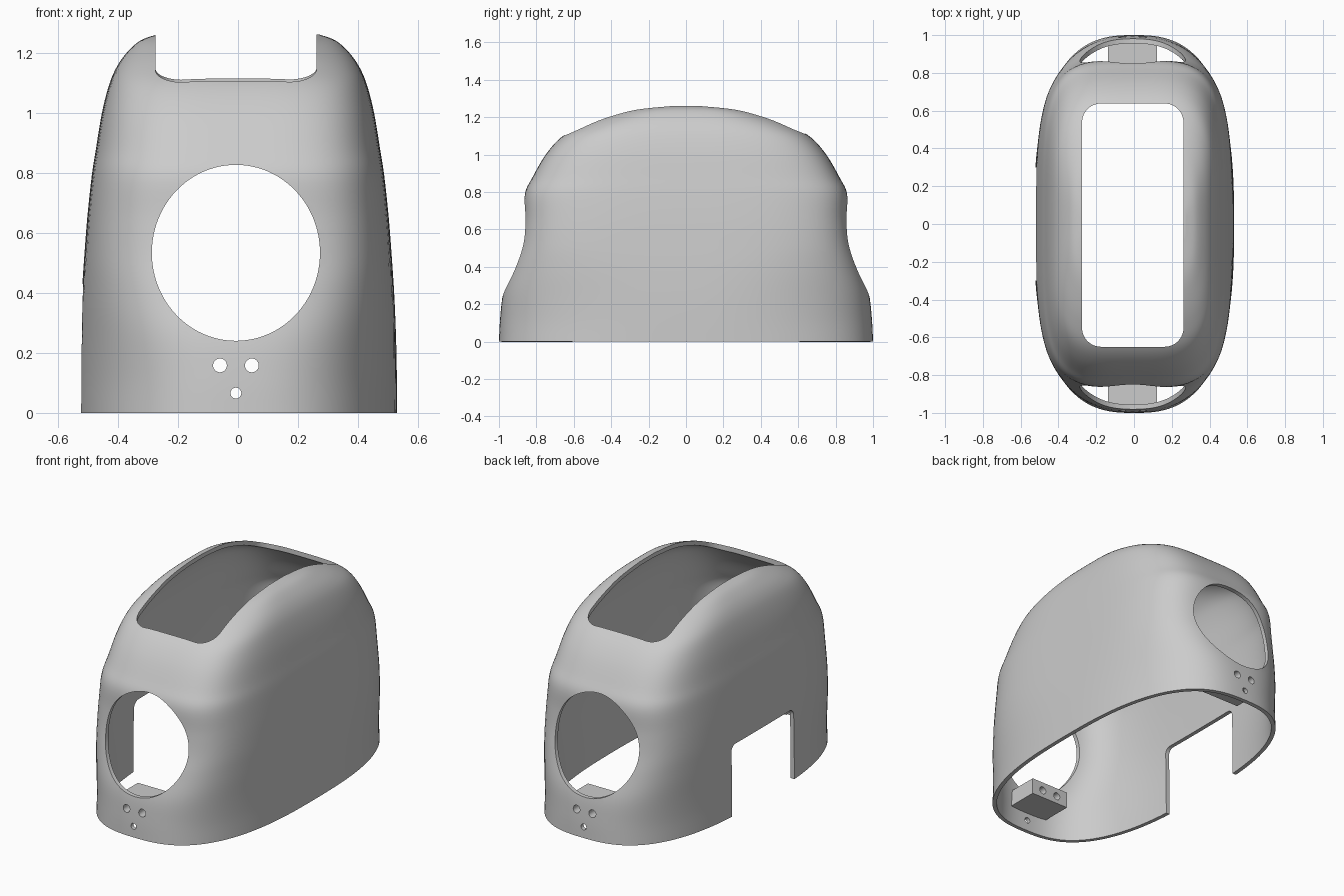
import bpy, bmesh
from math import sin, cos, pi
from mathutils import Vector

default = bpy.data.objects.get("Cube")
if default:
    bpy.data.objects.remove(default, do_unlink=True)

# One grey plastic for everything
grey = bpy.data.materials.new("grey plastic")
grey.use_nodes = True
grey.diffuse_color = (0.6, 0.6, 0.6, 1)
grey.node_tree.nodes["Principled BSDF"].inputs["Base Color"].default_value = (0.6, 0.6, 0.6, 1)

# Shell sections: height, half width, half length, corner squareness
SECTIONS = [
    (0, .53, 1, 2.7), (.12, .529, .994, 2.7), (.26, .526, .977, 2.9),
    (.4, .52, .93, 3.4), (.52, .512, .89, 3.9), (.65, .502, .87, 4.1),
    (.79, .487, .862, 4.1), (.88, .473, .82, 4), (1, .453, .75, 4),
    (1.09, .43, .67, 4), (1.15, .405, .572, 3.8), (1.2, .37, .46, 3.5),
    (1.24, .325, .31, 3.7), (1.26, .27, .12, 4)]
CENTRE_X = -.007
SEGMENTS = 128


def finish(name, bm):
    mesh = bpy.data.meshes.new(name)
    bm.to_mesh(mesh)
    bm.free()
    mesh.materials.append(grey)
    obj = bpy.data.objects.new(name, mesh)
    bpy.context.collection.objects.link(obj)
    return obj


def apply(obj, modifier):
    bpy.ops.object.select_all(action='DESELECT')
    bpy.context.view_layer.objects.active = obj
    obj.select_set(True)
    bpy.ops.object.modifier_apply(modifier=modifier.name)


def blend_sections(steps):
    """Smooth spline through the section table."""
    rows = [Vector(s) for s in SECTIONS]
    for i in range(len(rows) - 1):
        p, q = rows[i], rows[i + 1]
        m = (q - rows[max(i - 1, 0)]) / 2
        n = (rows[min(i + 2, len(rows) - 1)] - p) / 2
        for k in range(steps):
            t = k / steps
            yield (p * (2*t**3 - 3*t*t + 1) + m * (t**3 - 2*t*t + t)
                   + q * (3*t*t - 2*t**3) + n * (t**3 - t*t))
    yield rows[-1]


def ellipse(cx, cz, rx, rz, count):
    return [(cx + rx * cos(2*pi*i/count), cz + rz * sin(2*pi*i/count)) for i in range(count)]


def rounded(x0, x1, y0, y1, r, steps=10):
    corners = [(x1 - r, y1 - r), (x0 + r, y1 - r), (x0 + r, y0 + r), (x1 - r, y0 + r)]
    return [(cx + r * cos(pi/2 * (c + k/steps)), cy + r * sin(pi/2 * (c + k/steps)))
            for c, (cx, cy) in enumerate(corners) for k in range(steps + 1)]


def prism(name, outline, axis, lo, hi):
    """Extrude a flat outline along one axis."""
    def place(u, v, w):
        return {'x': (w, u, v), 'y': (u, w, v), 'z': (u, v, w)}[axis]
    bm = bmesh.new()
    face = bm.faces.new([bm.verts.new(place(u, v, lo)) for u, v in outline])
    new = bmesh.ops.extrude_face_region(bm, geom=[face])["geom"]
    bmesh.ops.translate(bm, vec=place(0, 0, hi - lo),
                        verts=[g for g in new if isinstance(g, bmesh.types.BMVert)])
    bmesh.ops.recalc_face_normals(bm, faces=bm.faces)
    return finish(name, bm)


def cut(obj, cutters):
    for cutter in cutters:
        mod = obj.modifiers.new("cut", 'BOOLEAN')
        mod.operation = 'DIFFERENCE'
        mod.solver = 'EXACT'
        mod.object = cutter
        apply(obj, mod)


# Domed shell, lofted upwards
bm = bmesh.new()
rings = []
for z, a, b, n in blend_sections(5):
    ring = []
    for i in range(SEGMENTS):
        c, s = cos(2*pi*i/SEGMENTS), sin(2*pi*i/SEGMENTS)
        r = (abs(c)**n + abs(s)**n) ** (-1/n)
        ring.append(bm.verts.new((a*r*c, b*r*s, z)))
    rings.append(ring)
for low, high in zip(rings, rings[1:]):
    for i in range(SEGMENTS):
        j = (i + 1) % SEGMENTS
        bm.faces.new((low[i], low[j], high[j], high[i]))
bm.faces.new(rings[-1])
shell = finish("shell", bm)
wall = shell.modifiers.new("wall", 'SOLIDIFY')
wall.thickness = .025
wall.offset = -1
apply(shell, wall)

# Cutters: roof opening, end windows, side notch, screw holes
roof = prism("roof_cutter", rounded(-.275, .262, -.65, .638, .1), 'z', .9, 1.5)
window = prism("window_cutter", ellipse(CENTRE_X, .533, .28, .293, 96), 'y', -1.2, 1.2)
notch = prism("notch_cutter", rounded(-.3, .3, -.3, .43, .04), 'x', -.8, -.3)
screws = [prism("screw_cutter", ellipse(CENTRE_X + dx, z, r, r, 24), 'y', -1.2, 1.2)
          for dx, z, r in ((-.053, .158, .023), (.053, .158, .023), (0, .066, .018))]
cut(shell, [roof, window, notch] + screws)

# Screw blocks inside both ends
blocks = []
for name, side in (("front_block", -1), ("back_block", 1)):
    y0, y1 = sorted((side * .77, side * .97))
    outline = [(-.137, .11), (.123, .11), (.123, .21), (-.137, .21)]
    block = prism(name, outline, 'y', y0, y1)
    cut(block, screws[:2])
    blocks.append(block)

for cutter in [roof, window, notch] + screws:
    bpy.data.objects.remove(cutter, do_unlink=True)

# Smooth surfaces with crisp cut edges
bpy.ops.object.select_all(action='DESELECT')
for obj in [shell] + blocks:
    obj.select_set(True)
bpy.context.view_layer.objects.active = shell
bpy.ops.object.shade_smooth_by_angle(angle=pi/6)
